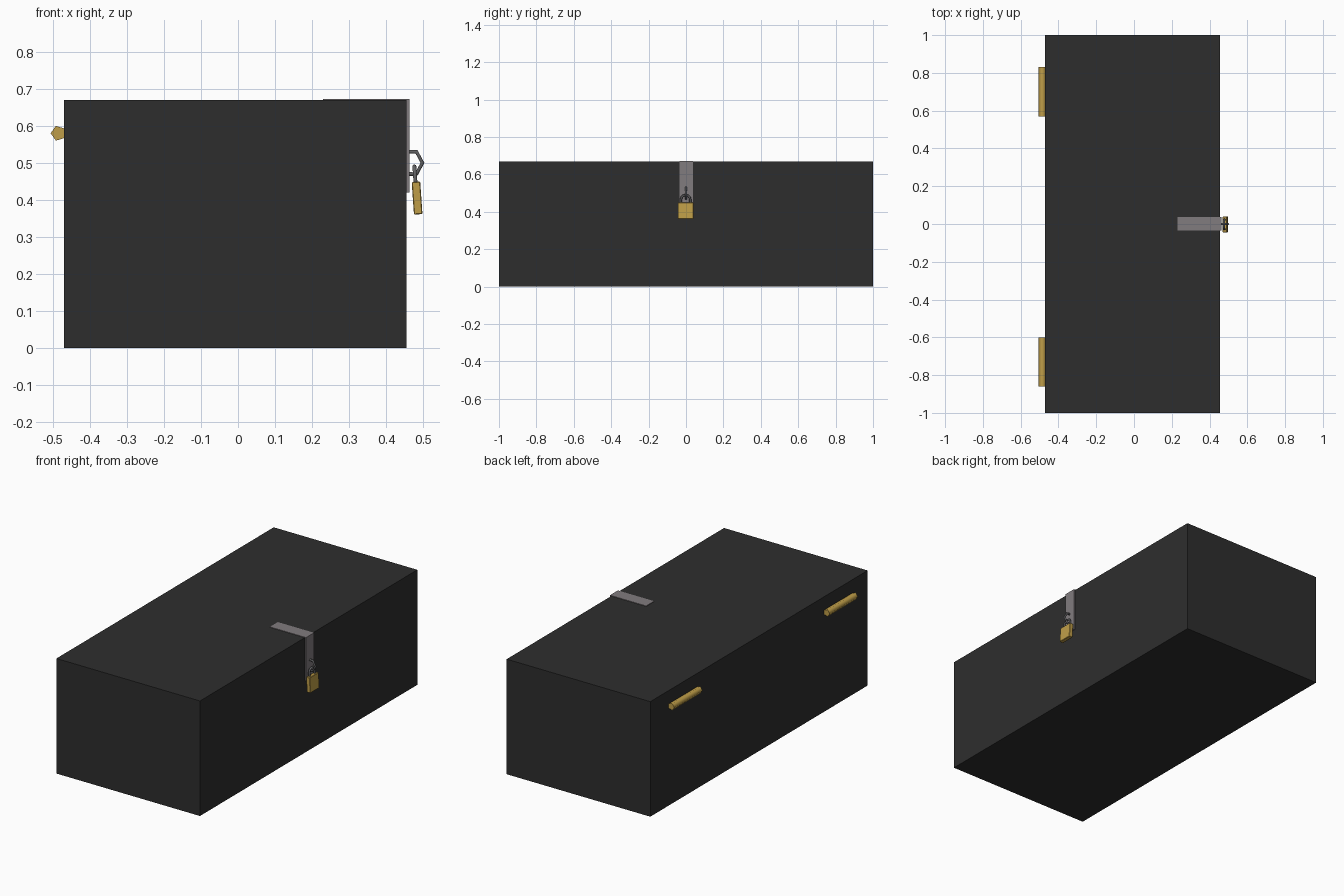
import bpy, math
from mathutils import Vector

if "Cube" in bpy.data.objects:
    bpy.data.objects.remove(bpy.data.objects["Cube"])


def material(name, rgb):
    m = bpy.data.materials.new(name)
    m.diffuse_color = (*rgb, 1)
    m.use_nodes = True
    m.node_tree.nodes["Principled BSDF"].inputs["Base Color"].default_value = m.diffuse_color
    return m


BLACK = material("charcoal", (0.027, 0.027, 0.027))
STEEL = material("light_steel", (0.22, 0.20, 0.21))
DARK = material("dark_steel", (0.12, 0.12, 0.125))
BRASS = material("brass", (0.52, 0.34, 0.065))


def box(name, lo, hi, mat, tilt=0, bevel=0):
    lo, hi = Vector(lo), Vector(hi)
    bpy.ops.mesh.primitive_cube_add(size=1, location=(lo + hi) / 2)
    o = bpy.context.object
    o.name, o.scale = name, hi - lo
    bpy.ops.object.transform_apply(location=False, rotation=False, scale=True)
    o.rotation_euler.y = tilt
    o.data.materials.append(mat)
    if bevel:
        b = o.modifiers.new("bevel", 'BEVEL')
        b.width, b.segments = bevel, 1
    return o


def rod(name, points, radius, mat):
    """Round bar swept along a path."""
    c = bpy.data.curves.new(name, 'CURVE')
    c.dimensions = '3D'
    c.bevel_depth, c.bevel_resolution, c.use_fill_caps = radius, 1, True
    s = c.splines.new('POLY')
    s.points.add(len(points) - 1)
    for p, q in zip(s.points, points):
        p.co = (*q, 1)
    o = bpy.data.objects.new(name, c)
    c.materials.append(mat)
    bpy.context.collection.objects.link(o)
    return o


# chest
box("chest", (-0.47, -1, 0), (0.455, 1, 0.67), BLACK)

# hasp strap folded over the lid edge
box("hasp_top", (0.23, -0.035, 0.668), (0.463, 0.038, 0.673), STEEL)
box("hasp_front", (0.454, -0.035, 0.42), (0.463, 0.038, 0.673), STEEL)

# staple that carries the padlock
rod("staple", [(0.458, 0, 0.53), (0.482, 0, 0.53), (0.498, 0, 0.50),
               (0.482, 0, 0.47), (0.458, 0, 0.47)], 0.006, DARK)

# padlock, hanging at a slight tilt
tilt = math.radians(-4)
box("padlock_body", (0.472, -0.044, 0.361), (0.495, 0.039, 0.449), BRASS, tilt, 0.002)
arc = [math.radians(a) for a in range(0, 181, 30)]
loop = [(0.025 * math.cos(a), 0.466 + 0.024 * math.sin(a)) for a in arc]
loop = [(0.025, 0.44)] + loop + [(-0.025, 0.44)]
rod("padlock_shackle",
    [(0.479 - (z - 0.45) * 0.07, y - 0.002, z) for y, z in loop], 0.006, DARK)

# five-sided hinge barrels on the back
for i, y in enumerate((-0.73, 0.70)):
    bpy.ops.mesh.primitive_cylinder_add(vertices=5, radius=0.021, depth=0.26)
    o = bpy.context.object
    o.name = f"hinge_{i + 1}"
    o.rotation_euler = (math.pi / 2, -math.pi / 2, 0)
    o.location = (-0.485, y, 0.58)
    o.data.materials.append(BRASS)
    bpy.ops.object.shade_smooth_by_angle(angle=math.radians(75))
